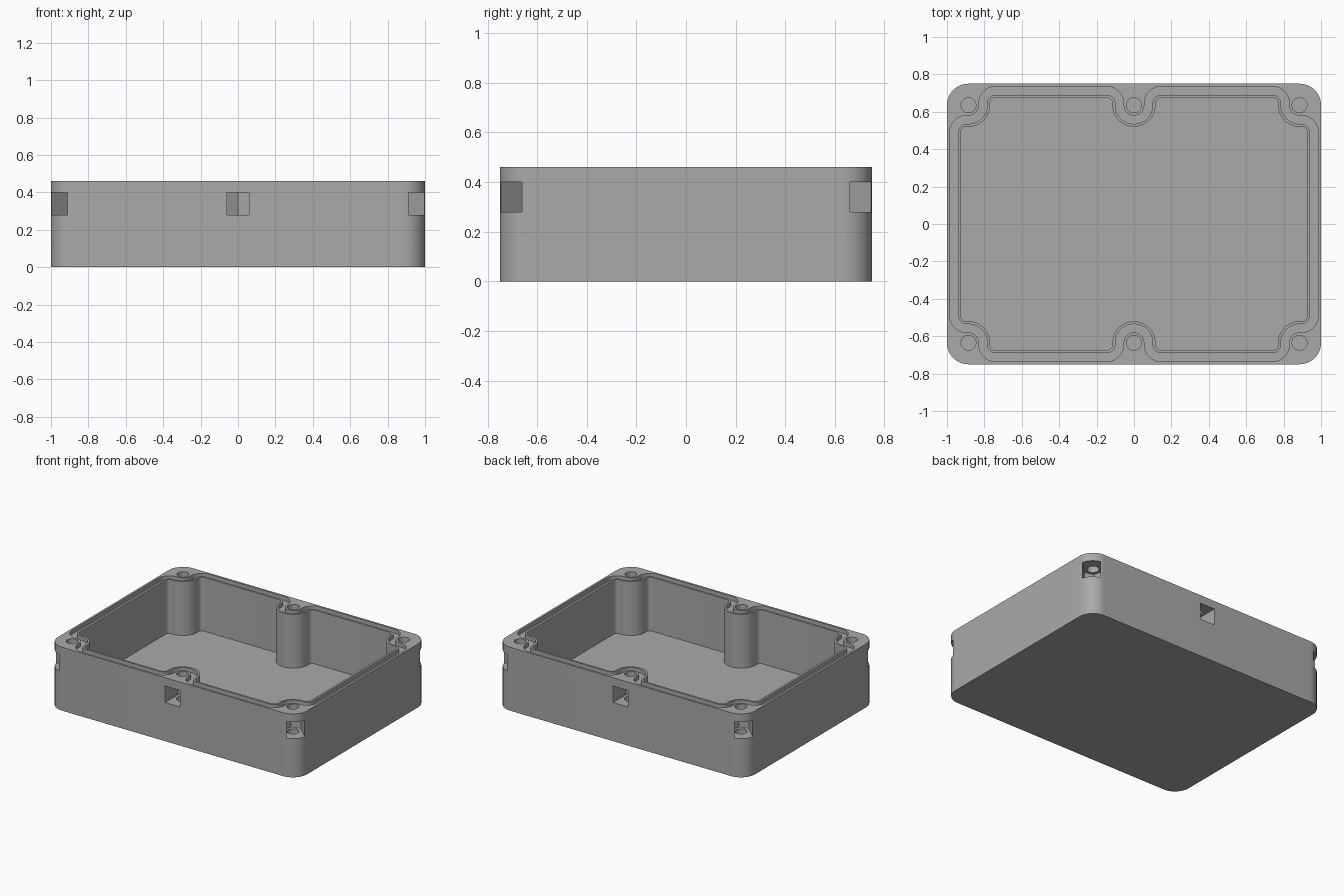
import bpy, bmesh, math
from mathutils import Vector

if "Cube" in bpy.data.objects:
    bpy.data.objects.remove(bpy.data.objects["Cube"])

HX, HY, H = 1.0, 0.75, 0.46          # half width, half depth, height
FLOOR, GROOVE = 0.07, 0.03           # floor thickness, seal groove depth
POST_X, POST_Y, POST_R, FILLET = 0.885, 0.635, 0.115, 0.03

grey = bpy.data.materials.new("Enclosure grey")
grey.use_nodes = True
colour = (0.40, 0.40, 0.40, 1)
grey.diffuse_color = colour
grey.node_tree.nodes["Principled BSDF"].inputs["Base Color"].default_value = colour


def arc(c, r, a0, a1, n=12):
    return [(c[0] + r * math.cos(a0 + (a1 - a0) * i / n),
             c[1] + r * math.sin(a0 + (a1 - a0) * i / n)) for i in range(n + 1)]


def mirror_quarter(q):
    """Closed counter-clockwise loop from one quarter running +x to +y."""
    top = q + [(-x, y) for x, y in reversed(q) if x > 1e-5]
    return top + [(-x, -y) for x, y in top]


def cavity_outline(d):
    """Inner wall wrapping round the screw posts, pushed outwards by d."""
    hx, hy, r, f = 0.925 + d, 0.675 + d, POST_R - d, FILLET + d
    corner, middle = Vector((POST_X, POST_Y)), Vector((0, POST_Y))
    reach = r + f
    dx = math.sqrt(reach ** 2 - (hy - f - POST_Y) ** 2)
    dy = math.sqrt(reach ** 2 - (hx - f - POST_X) ** 2)
    c1 = Vector((hx - f, POST_Y - dy))
    c2 = Vector((POST_X - dx, hy - f))
    c3 = Vector((dx, hy - f))

    def ang(a, b):
        return math.atan2(b.y - a.y, b.x - a.x)
    half = math.pi / 2
    q = arc(c1, f, 0, ang(c1, corner))
    q += arc(corner, r, ang(corner, c1), ang(corner, c2) - 2 * math.pi, 20)[1:]
    q += arc(c2, f, ang(c2, corner), half)[1:]
    q += arc(c3, f, half, ang(c3, middle) % (2 * math.pi))
    q += arc(middle, r, ang(middle, c3), -half, 16)[1:]
    return mirror_quarter(q)


def prism(name, outline, z0, z1, hole=None):
    """Extrude an outline; an optional matching hole outline makes a ring."""
    bm = bmesh.new()

    def loop(pts, z):
        return [bm.verts.new((x, y, z)) for x, y in pts]

    def bridge(a, b):
        for i in range(len(a)):
            j = (i + 1) % len(a)
            bm.faces.new((a[i], a[j], b[j], b[i]))
    low, high = loop(outline, z0), loop(outline, z1)
    bridge(low, high)
    if hole:
        low_in, high_in = loop(hole, z0), loop(hole, z1)
        bridge(high_in, low_in)
        bridge(high, high_in)
        bridge(low_in, low)
    else:
        bm.faces.new(high)
        bm.faces.new(low[::-1])
    bmesh.ops.recalc_face_normals(bm, faces=bm.faces)
    mesh = bpy.data.meshes.new(name)
    bm.to_mesh(mesh)
    bm.free()
    obj = bpy.data.objects.new(name, mesh)
    bpy.context.collection.objects.link(obj)
    mesh.materials.append(grey)
    return obj


# Solid rounded block
shell = prism("enclosure_base", mirror_quarter(
    arc((HX - POST_R, HY - POST_R), POST_R, 0, math.pi / 2, 20)), 0, H)

# Cavity and seal groove
cutters = [prism("cavity_cutter", cavity_outline(0), FLOOR, H + 0.1),
           prism("groove_cutter", cavity_outline(0.06), H - GROOVE, H + 0.1,
                 cavity_outline(0.015))]

# Screw holes and pointed nut slots opening outwards
for sx in (-1, 0, 1):
    for sy in (-1, 1):
        c = Vector((sx * POST_X, sy * POST_Y))
        cutters.append(prism("hole_cutter", arc(c, 0.04, 0, 2 * math.pi, 32)[:-1],
                             0.15, H + 0.1))
        out = Vector((sx, sy)).normalized()
        side = Vector((-out.y, out.x)) * 0.06
        slot = [c - out * 0.069, c + side - out * 0.035, c + side + out * 0.2,
                c - side + out * 0.2, c - side - out * 0.035]
        cutters.append(prism("slot_cutter", slot, 0.28, 0.40))

bpy.context.view_layer.objects.active = shell
for cutter in cutters:
    cutter.hide_render = True
    mod = shell.modifiers.new("cut", "BOOLEAN")
    mod.operation, mod.solver, mod.object = "DIFFERENCE", "EXACT", cutter
    bpy.ops.object.modifier_apply(modifier=mod.name)
    bpy.data.objects.remove(cutter)

bpy.ops.object.select_all(action="DESELECT")
shell.select_set(True)
bpy.ops.object.shade_smooth_by_angle(angle=math.radians(30))
